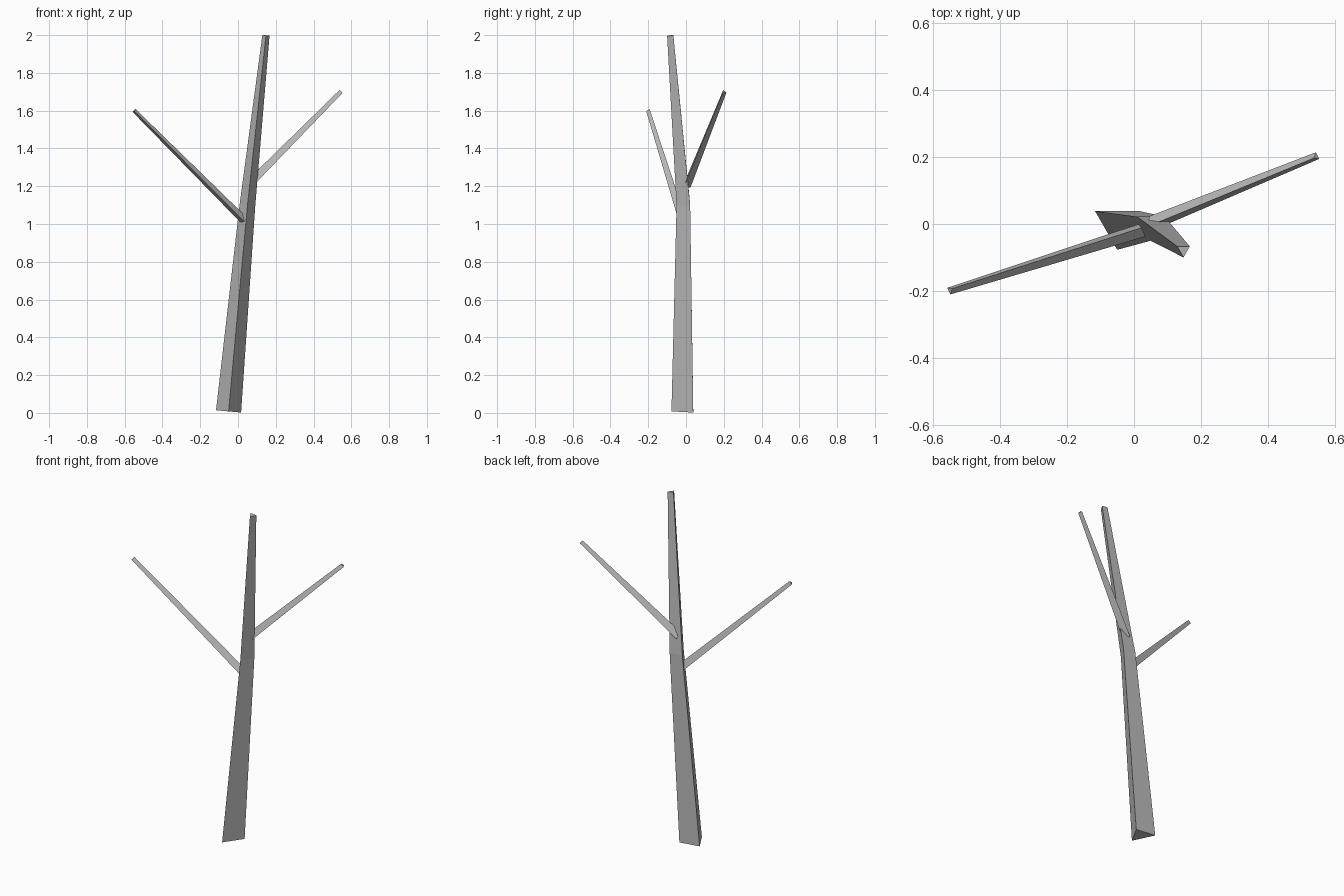
import bpy, bmesh, math
from mathutils import Vector

if "Cube" in bpy.data.objects:
    bpy.data.objects.remove(bpy.data.objects["Cube"])

bark = bpy.data.materials.new("grey_bark")
bark.diffuse_color = (0.5, 0.5, 0.5, 1)
bark.use_nodes = True
bark.node_tree.nodes["Principled BSDF"].inputs["Base Color"].default_value = bark.diffuse_color


def limb(name, stations, roll):
    """Three-sided tapered limb lofted through (centre, radius) stations."""
    bm = bmesh.new()
    pts = [Vector(c) for c, r in stations]
    rings = []
    for i, (c, r) in enumerate(stations):
        # ring plane follows the local direction of the limb
        d = pts[min(i + 1, len(pts) - 1)] - pts[max(i - 1, 0)]
        q = Vector((0, 0, 1)).rotation_difference(d)
        ring = []
        for k in range(3):
            a = math.radians(roll + 120 * k)
            ring.append(bm.verts.new(pts[i] + q @ Vector((math.cos(a) * r, math.sin(a) * r, 0))))
        rings.append(ring)
    for a, b in zip(rings, rings[1:]):
        for k in range(3):
            n = (k + 1) % 3
            bm.faces.new((a[k], a[n], b[n], b[k]))
    bm.faces.new(rings[0][::-1])
    bm.faces.new(rings[-1])
    mesh = bpy.data.meshes.new(name)
    bm.to_mesh(mesh)
    bm.free()
    mesh.materials.append(bark)
    bpy.context.collection.objects.link(bpy.data.objects.new(name, mesh))


# trunk with a slight bend, sharp edge to the front
limb("trunk", [((-0.05, 0, 0.008), 0.077),
               ((0.05, -0.002, 1.1), 0.048),
               ((0.148, -0.078, 1.998), 0.022)], -90)
# side branches
limb("left_branch", [((0.05, -0.008, 1.0), 0.025), ((-0.55, -0.198, 1.6), 0.0128)], -90)
limb("right_branch", [((0.05, 0.0, 1.2), 0.025), ((0.545, 0.202, 1.7), 0.0128)], 90)
